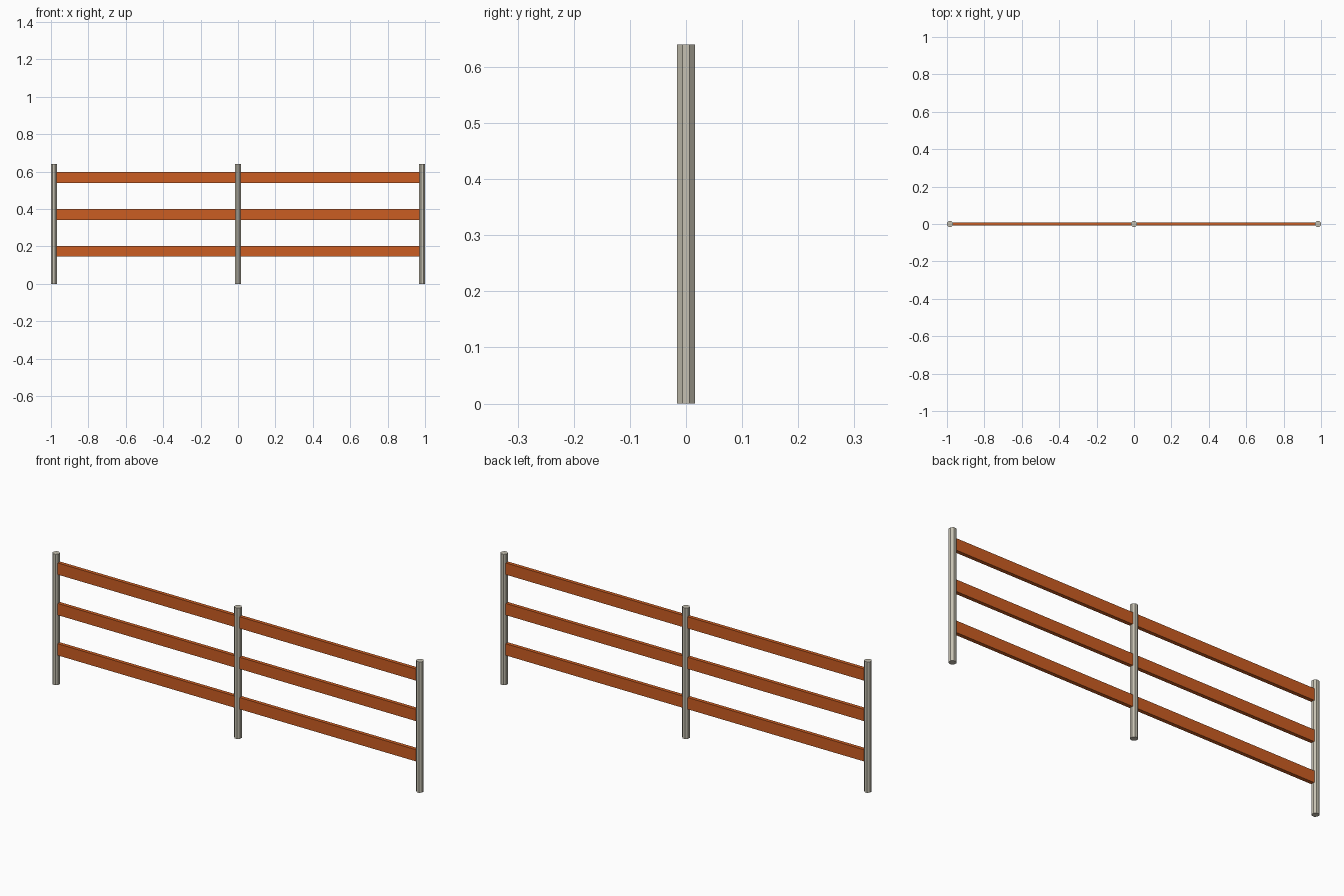
import bpy
import math

cube = bpy.data.objects.get("Cube")
if cube:
    bpy.data.objects.remove(cube, do_unlink=True)


def material(name, colour):
    mat = bpy.data.materials.new(name)
    mat.use_nodes = True
    mat.diffuse_color = colour
    mat.node_tree.nodes["Principled BSDF"].inputs["Base Color"].default_value = colour
    return mat


post_grey = material("warm grey metal", (0.56, 0.53, 0.44, 1))
rail_orange = material("orange wood", (0.60, 0.11, 0.016, 1))

HEIGHT = 0.64
RADIUS = 0.0172
POST_X = 1 - RADIUS * math.cos(math.pi / 8)
RAIL_HEIGHT = 0.057
RAIL_DEPTH = 0.018


# Octagonal upright with flats facing the four axes
def add_post(name, x):
    bpy.ops.mesh.primitive_cylinder_add(
        vertices=8, radius=RADIUS, depth=HEIGHT,
        location=(x, 0, HEIGHT / 2), rotation=(0, 0, math.pi / 8))
    post = bpy.context.object
    post.name = name
    post.data.materials.append(post_grey)


# Flat board spanning two neighbouring posts
def add_rail(name, x0, x1, z):
    bpy.ops.mesh.primitive_cube_add(size=1, location=((x0 + x1) / 2, 0, z))
    rail = bpy.context.object
    rail.name = name
    rail.scale = (x1 - x0, RAIL_DEPTH, RAIL_HEIGHT)
    rail.data.materials.append(rail_orange)


for side, x in (("right", -POST_X), ("middle", 0), ("left", POST_X)):
    add_post(side + "_post", x)

for level, z in (("lower", 0.174), ("middle", 0.371), ("upper", 0.569)):
    add_rail(level + "_right_rail", -POST_X, 0, z)
    add_rail(level + "_left_rail", 0, POST_X, z)
